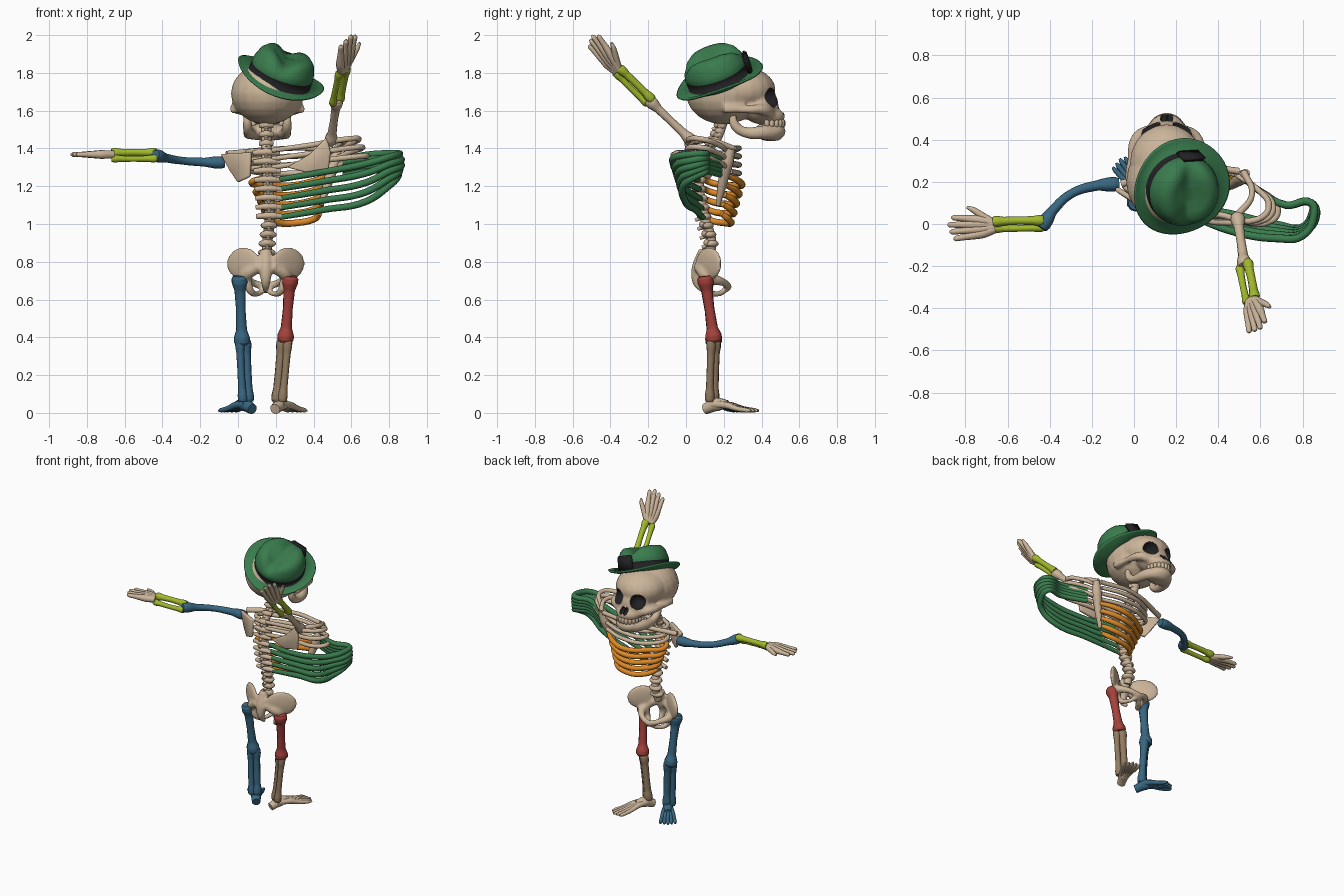
import bpy, bmesh, math
from mathutils import Vector, Matrix

cube = bpy.data.objects.get("Cube")
if cube:
    bpy.data.objects.remove(cube, do_unlink=True)


def material(name, *rgb):
    m = bpy.data.materials.new(name)
    m.use_nodes = True
    m.diffuse_color = (*rgb, 1)
    bsdf = next(n for n in m.node_tree.nodes if n.type == "BSDF_PRINCIPLED")
    bsdf.inputs["Base Color"].default_value = (*rgb, 1)
    return m


BONE = material("bone", .60, .46, .32)
BROWN = material("brown", .29, .20, .12)
GREEN = material("green", .042, .20, .075)
BLUE = material("blue", .04, .135, .22)
RED = material("red", .38, .055, .045)
LIME = material("lime", .36, .48, .025)
ORANGE = material("orange", .72, .25, .02)
BLACK = material("black", .015, .015, .017)


def add(name, mesh, *mats):
    mesh.materials.clear()
    for m in mats:
        mesh.materials.append(m)
    for p in mesh.polygons:
        p.use_smooth = True
    ob = bpy.data.objects.new(name, mesh)
    bpy.context.collection.objects.link(ob)
    return ob


def baked(ob):
    # Mesh of an object after its modifiers; the object itself is removed
    dg = bpy.context.evaluated_depsgraph_get()
    mesh = bpy.data.meshes.new_from_object(ob.evaluated_get(dg))
    bpy.data.objects.remove(ob, do_unlink=True)
    return mesh


def tubes(name, mat, paths):
    # Smooth tapered tubes; each point is (x, y, z, radius)
    cu = bpy.data.curves.new(name, "CURVE")
    cu.dimensions = "3D"
    cu.bevel_depth, cu.bevel_resolution, cu.resolution_u = 1, 3, 6
    cu.use_fill_caps = True
    for path in paths:
        sp = cu.splines.new("BEZIER")
        sp.bezier_points.add(len(path) - 1)
        for bp, p in zip(sp.bezier_points, path):
            bp.co, bp.radius = p[:3], p[3]
            bp.handle_left_type = bp.handle_right_type = "AUTO"
    ob = bpy.data.objects.new(name, cu)
    bpy.context.collection.objects.link(ob)
    mesh = baked(ob)
    mesh.name = name
    return add(name, mesh, mat)


def blobs(name, mat, parts):
    # Ellipsoids; each part is (centre, radii, turn about z)
    bm = bmesh.new()
    for c, r, turn in parts:
        m = Matrix.Translation(c) @ Matrix.Rotation(turn, 4, "Z") @ Matrix.Diagonal((*r, 1))
        bmesh.ops.create_uvsphere(bm, u_segments=20, v_segments=12, radius=1, matrix=m)
    me = bpy.data.meshes.new(name)
    bm.to_mesh(me)
    bm.free()
    return add(name, me, mat)


def fuse(name, mat, obs, voxel):
    # Melt several overlapping parts into one smooth surface
    bm = bmesh.new()
    for ob in obs:
        bm.from_mesh(ob.data)
        bpy.data.objects.remove(ob, do_unlink=True)
    me = bpy.data.meshes.new(name)
    bm.to_mesh(me)
    bm.free()
    ob = add(name, me, mat)
    rm = ob.modifiers.new("melt", "REMESH")
    rm.mode, rm.voxel_size = "VOXEL", voxel
    sm = ob.modifiers.new("soften", "SMOOTH")
    sm.factor, sm.iterations = .5, 3
    return add(name, baked(ob), mat)


def bone(name, mat, a, b, r, knob, bend=(0, 0, 0)):
    # Long bone with knobbed ends
    a, b, bend = Vector(a), Vector(b), Vector(bend)
    path = []
    for t, w in ((0, .5), (.04, 1), (.1, 1), (.22, .25), (.5, 0), (.78, .2), (.9, 1), (.96, 1), (1, .5)):
        p = a.lerp(b, t) + bend * math.sin(math.pi * t)
        path.append((*p, r + (knob - r) * w))
    tubes(name, mat, [path])


def paired(name, mat, a, b, side, r):
    # Two close parallel bones, as in forearms and shins
    a, b, side = Vector(a), Vector(b), Vector(side)
    for tag, s, k in (("main", 1, 1.1), ("thin", -1, .9)):
        bone(f"{name}_{tag}", mat, a + side * s, b + side * s, r * k, r * k * 1.35, side * s * .15)


def hand(name, wrist, way, side, n):
    w, d, s = Vector(wrist), Vector(way).normalized(), Vector(side).normalized()
    paths = []
    for i in range(4):
        o = (i - 1.5) / 1.5
        reach = n * (1 - .08 * abs(i - 1.8))
        pts = [(0, .012, .022), (.3, .031, .024), (.5, .038, .02), (.75, .045, .015), (.95, .05, .013), (1, .051, .005)]
        paths.append([(*(w + d * reach * t + s * o * k), r) for t, k, r in pts])
    thumb = [(.05, .02, .018), (.3, .058, .017), (.45, .082, .014), (.58, .097, .007)]
    paths.append([(*(w + d * n * t + s * k), r) for t, k, r in thumb])
    tubes(name, BONE, paths)


def foot(name, mat, ankle, way, n):
    a, d = Vector(ankle), Vector(way).normalized()
    s = Vector((-d.y, d.x, 0))
    paths = [[(*(a - d * .045 + Vector((0, 0, -.025))), .028), (*(a + d * .03), .036), (*(a + d * .09), .022)]]
    for i in range(5):
        o = (i - 2) / 2
        pts = [(.0, .012, .045, .022), (.1, .028, .04, .018), (.17, .04, .023, .014), (.24, .048, .014, .012), (.265, .05, .012, .006)]
        paths.append([(*(Vector((a.x, a.y, z)) + d * t * n * (1 - .07 * abs(o)) + s * o * k), r) for t, k, z, r in pts])
    tubes(name, mat, paths)


# Skull: fused forms with sockets carved out
CX = .155
parts = [blobs("cranium", BONE, [
    ((CX, .2, 1.69), (.193, .2, .163), 0), ((CX, .29, 1.71), (.175, .185, .125), 0),
    ((CX, .39, 1.63), (.135, .1, .1), 0), ((CX, .44, 1.57), (.09, .085, .055), 0)])]
parts.append(tubes("cheeks", BONE, [
    [(CX + s * .175, .2, 1.61, .026), (CX + s * .168, .3, 1.605, .02),
     (CX + s * .138, .41, 1.605, .03), (CX + s * .06, .45, 1.58, .03)] for s in (-1, 1)]))
skull = fuse("skull", BONE, parts, .012)
skull.data.materials.append(BLACK)
cutter = blobs("socket_cutter", BONE, [
    ((CX - .085, .47, 1.67), (.055, .078, .053), .3), ((CX + .085, .47, 1.67), (.055, .078, .053), -.3),
    ((CX - .014, .515, 1.605), (.017, .045, .026), 0), ((CX + .014, .515, 1.605), (.017, .045, .026), 0)])
cutter.data.materials.append(BLACK)
for p in cutter.data.polygons:
    p.material_index = 1
cutter.hide_render = True
cut = skull.modifiers.new("sockets", "BOOLEAN")
cut.operation, cut.object, cut.solver, cut.use_self = "DIFFERENCE", cutter, "EXACT", True
carved = baked(skull)
marks = [p.material_index for p in carved.polygons]
skull = add("skull", carved, BONE, BLACK)
for p, i in zip(skull.data.polygons, marks):
    p.material_index = i
bpy.data.objects.remove(cutter, do_unlink=True)

# Jaw with solid chin, and teeth
half = [(.11, .25, 1.6, .014), (.105, .255, 1.53, .026), (.1, .3, 1.49, .028), (.075, .42, 1.485, .04)]
parts = [tubes("jaw_arch", BONE, [[(CX - x, y, z, r) for x, y, z, r in half] + [(CX, .475, 1.485, .047)]
                                  + [(CX + x, y, z, r) for x, y, z, r in reversed(half)]]),
         blobs("chin", BONE, [((CX, .445, 1.49), (.09, .084, .052), 0)])]
fuse("jaw", BONE, parts, .011)
teeth = []
for i in range(11):
    t = math.pi * i / 10
    teeth.append(((CX + .073 * math.cos(t), .428 + .085 * math.sin(t), 1.533), (.015, .014, .025), 0))
blobs("teeth", BONE, teeth)

# Hat: turned profile with curled brim and creased crown
profile = [(.16, -.012), (.232, -.012), (.242, -.003), (.232, .004), (.172, .006), (.17, .057), (.172, .061),
           (.166, .09), (.15, .135), (.125, .16), (.085, .166), (.04, .162)]
N = 48
bm = bmesh.new()
rings = []
for r, h in profile:
    ring = []
    for k in range(N):
        t = 2 * math.pi * k / N
        x, y = r * math.cos(t), r * math.sin(t)
        curl = .02 * (max(0, r - .17) / .07) * (1 + math.cos(2 * t))
        dent = .045 * math.exp(-(x / .05) ** 2) * min(1, max(0, h - .09) / .06)
        ring.append(bm.verts.new((x, y, h + curl - dent)))
    rings.append(ring)
for j in range(len(rings) - 1):
    for k in range(N):
        n = (k + 1) % N
        f = bm.faces.new((rings[j][k], rings[j][n], rings[j + 1][n], rings[j + 1][k]))
        f.material_index = 1 if j == 4 else 0
bm.faces.new(rings[-1])
tilt = Vector((0, 0, 1)).rotation_difference(Vector((.38, -.37, 1))).to_matrix().to_4x4()
place = Matrix.Translation((.215, .178, 1.76)) @ tilt
bm.transform(place)
me = bpy.data.meshes.new("hat")
bm.to_mesh(me)
bm.free()
marks = [p.material_index for p in me.polygons]
hat = add("hat", me, GREEN, BLACK)
for p, i in zip(hat.data.polygons, marks):
    p.material_index = i

# Bow on the front of the hat band
bm = bmesh.new()
bmesh.ops.create_cube(bm, size=1, matrix=place @ Matrix.Translation((.028, .172, .056)) @ Matrix.Diagonal((.115, .026, .1, 1)))
bmesh.ops.bevel(bm, geom=bm.edges[:], offset=.008, segments=2, affect="EDGES")
me = bpy.data.meshes.new("hat_bow")
bm.to_mesh(me)
bm.free()
add("hat_bow", me, BLACK)

# Spine: a core plus repeated vertebrae
route = [Vector(p) for p in ((.15, .2, 1.55), (.15, .16, 1.45), (.15, .09, 1.36), (.16, .07, 1.2),
                             (.168, .1, 1.03), (.155, .135, .9), (.15, .11, .8))]
tubes("spine_core", BONE, [[(*p, .027) for p in route]])
bodies, wings = [], []
for j in range(15):
    z = 1.52 - j * .048
    a, b = next((a, b) for a, b in zip(route, route[1:]) if a.z >= z >= b.z)
    p = a.lerp(b, (a.z - z) / (a.z - b.z))
    w = .028 + .0008 * j
    reach = .07 if 2 < j < 11 else .035
    bodies.append((p, (w * 1.2, w, .022), 0))
    wings.append([(p.x - reach, p.y - .01, z, .013), (p.x, p.y - .022, z + .005, .02), (p.x + reach, p.y - .01, z, .013)])
    wings.append([(p.x, p.y, z, .016), (p.x, p.y - .05, z - .02, .009)])
blobs("vertebrae", BONE, bodies)
tubes("vertebra_processes", BONE, wings)

# Ribs: stretched green side, orange side, plain upper ones
green, orange, upper = [], [], []
for i in range(5):
    z = 1.235 - i * .05
    tx = .87 - .011 * abs(i - 1.5)
    green.append([(.22, .065 + .006 * i, z, .015), (.45, -.03 + .02 * i, z + .04, .018), (.68, -.068 + .016 * i, z + .085, .019),
                  (.8, -.055 + .01 * i, 1.355 - .038 * i, .019), (tx, .04, 1.37 - .031 * i, .019), (.84, .1, 1.372 - .024 * i, .019),
                  (.72, .09, 1.37 - .021 * i, .018), (.56, .18, 1.345 - .021 * i, .016)])
    orange.append([(.15, .075, z + .015, .014), (.072 + .022 * i, .13, z - .015, .017), (.165 + .012 * i, .23 - .006 * i, z - .03, .018),
                   (.3, .295 - .014 * i, z - .03, .018), (.41, .275 - .014 * i, z - .005, .018),
                   (.48 - .012 * i, .22 - .008 * i, z + .02, .014)])
for i in range(3):
    z = 1.39 - i * .045
    upper.append([(.18, .07, z, .013), (.4, .045, z + .03, .015), (.58 + .04 * i, .02, z + .06, .015),
                  (.64 + .02 * i, .08, z + .06, .015), (.58, .17, z + .03, .014), (.49, .23, z - .01, .013)])
    upper.append([(.13, .08, z, .013), (.05, .15, z - .01, .014), (.14, .25, z - .03, .015),
                  (.33, .28, z - .03, .014), (.48, .235, z - .02, .013)])
tubes("green_ribs", GREEN, green)
tubes("orange_ribs", ORANGE, orange)
tubes("upper_ribs", BONE, upper)
tubes("sternum", BONE, [[(.53, .24, 1.4, .022), (.51, .22, 1.33, .034), (.47, .19, 1.2, .024), (.44, .17, 1.1, .012)]])
tubes("collar_bones", BONE, [[(.5, .25, 1.4, .016), (.25, .28, 1.4, .014), (-.06, .19, 1.37, .018)],
                             [(.52, .25, 1.4, .016), (.56, .14, 1.44, .014), (.49, .04, 1.44, .018)]])


def blade(name, corners):
    me = bpy.data.meshes.new(name)
    me.from_pydata(corners, [], [range(len(corners))])
    ob = add(name, me, BONE)
    ob.modifiers.new("thickness", "SOLIDIFY").thickness = .025
    ob.modifiers["thickness"].offset = 0
    bv = ob.modifiers.new("round", "BEVEL")
    bv.width, bv.segments = .009, 2
    add(name, baked(ob), BONE)


blade("right_shoulder_blade", [(-.09, .17, 1.37), (.07, .07, 1.38), (.065, .07, 1.25), (0, .11, 1.22), (-.03, .14, 1.27)])
blade("left_shoulder_blade", [(.26, .03, 1.3), (.38, .01, 1.37), (.47, .005, 1.46), (.49, .005, 1.38), (.48, .01, 1.29), (.37, .015, 1.27)])

# Arms and hands
bone("right_upper_arm", BLUE, (-.07, .19, 1.325), (-.44, -.02, 1.365), .021, .034, (-.04, .06, -.01))
paired("right_forearm", LIME, (-.43, 0, 1.362), (-.67, -.005, 1.362), (0, .016, .015), .0175)
hand("right_hand", (-.66, -.01, 1.368), (-1, -.05, 0), (0, 1, 0), .23)
bone("left_upper_arm", BONE, (.49, .04, 1.43), (.525, -.2, 1.66), .021, .034)
paired("left_forearm", LIME, (.52, -.19, 1.645), (.555, -.365, 1.815), (.018, .012, .011), .0175)
hand("left_hand", (.557, -.36, 1.81), (.03, -.145, .18), (.72, .53, .43), .24)

# Pelvis
PX = .147
parts = [tubes("pelvis_frame", BONE, [[(PX, .1, .86, .034), (PX, .065, .76, .038), (PX, .06, .69, .025), (PX, .1, .64, .012)]]
               + [[(PX + s * .03, .065, .78, .03), (PX + s * .11, .12, .72, .034), (PX + s * .07, .2, .69, .02), (PX, .225, .665, .02)] for s in (-1, 1)]
               + [[(PX + s * .11, .12, .72, .034), (PX + s * .08, .12, .645, .02), (PX + s * .045, .17, .63, .015), (PX, .22, .66, .016)] for s in (-1, 1)])]
parts.append(blobs("hip_wings", BONE, [((PX + s * .118, .12, .79), (.11, .022, .087), s * .65) for s in (-1, 1)]))
fuse("pelvis", BONE, parts, .009)

# Legs and feet
bone("right_thigh", BLUE, (.008, .1, .725), (.022, .15, .36), .026, .044)
paired("right_shin", BLUE, (.024, .145, .385), (.04, .135, .06), (.014, .01, 0), .021)
foot("right_foot", BLUE, (.05, .14, .045), (-.56, .8, 0), .78)
bone("left_thigh", RED, (.277, .1, .725), (.25, .15, .375), .026, .044)
paired("left_shin", BROWN, (.25, .145, .385), (.22, .135, .06), (-.014, .01, 0), .021)
foot("left_foot", BONE, (.215, .14, .045), (.4, .87, 0), 1)
